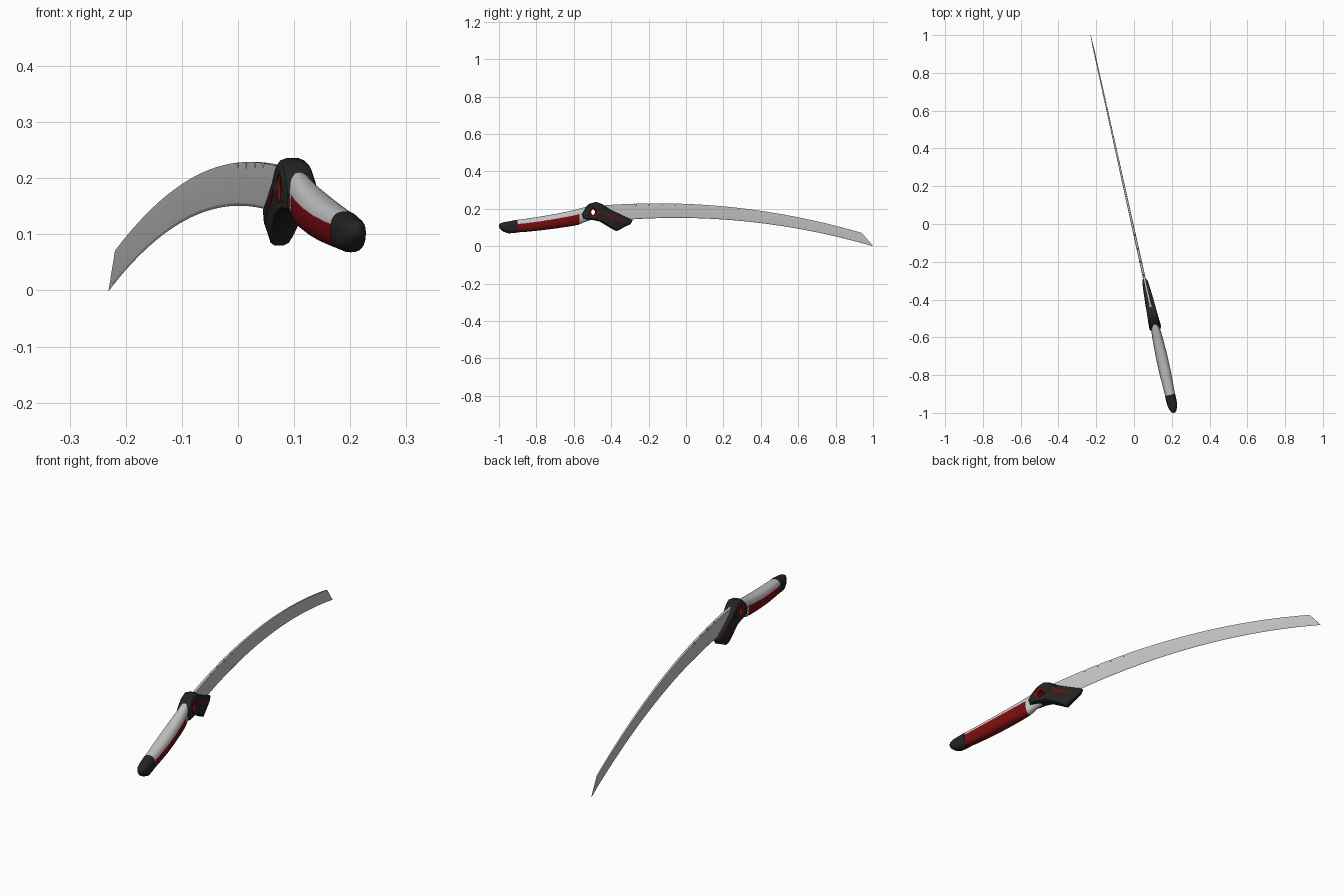
import bpy, bmesh, math

if "Cube" in bpy.data.objects:
    bpy.data.objects.remove(bpy.data.objects["Cube"])

K, X0 = 0.221, -0.009            # slant of the sword in plan
A = math.atan(K)


def P(y, t, z):
    """Point at station y, sideways offset t, height z."""
    return (-K * y + X0 + t * math.cos(A), y + t * math.sin(A), z)


def material(name, col):
    m = bpy.data.materials.new(name)
    m.diffuse_color = (*col, 1)
    m.use_nodes = True
    m.node_tree.nodes["Principled BSDF"].inputs["Base Color"].default_value = m.diffuse_color
    return m


steel = material("light_grey", (0.58, 0.58, 0.58))
black = material("black", (0.018, 0.018, 0.018))
red = material("dark_red", (0.2, 0.004, 0.005))


def loft(name, rings, mats, rule=None, closed=False, angle=35):
    """Skin between rings; closed joins last ring to first, else ends are capped."""
    bm = bmesh.new()
    vs = [[bm.verts.new(p) for p in r] for r in rings]
    n, m = len(rings[0]), len(rings)
    for i in range(m if closed else m - 1):
        a, b = vs[i], vs[(i + 1) % m]
        for j in range(n):
            f = bm.faces.new((a[j], a[(j + 1) % n], b[(j + 1) % n], b[j]))
            if rule:
                f.material_index = rule(i, j)
    if not closed:
        bm.faces.new(vs[0])
        bm.faces.new(vs[-1])
    bmesh.ops.recalc_face_normals(bm, faces=bm.faces)
    me = bpy.data.meshes.new(name)
    bm.to_mesh(me)
    bm.free()
    ob = bpy.data.objects.new(name, me)
    bpy.context.collection.objects.link(ob)
    for mt in mats:
        me.materials.append(mt)
    bpy.ops.object.select_all(action='DESELECT')
    ob.select_set(True)
    bpy.context.view_layer.objects.active = ob
    bpy.ops.object.shade_smooth_by_angle(angle=math.radians(angle))
    return ob


# Blade: curved spine and edge, clipped tip, small notches in the spine
def spine(y):
    y1 = min(y, 0.94)
    z = 0.229 - 0.133 * (y1 + 0.15) ** 2
    return z if y <= 0.94 else z * (1 - y) / 0.06


def edge(y):
    return 0.151 - 0.137 * (y + 0.05) ** 2


stations = [(-0.45 + 1.39 * i / 30, 0) for i in range(31)]
stations += [(0.9995, 0)]
for c in (-0.27, -0.20, -0.13, -0.06):
    stations += [(c - 0.004, 0), (c, 0.012), (c + 0.004, 0)]
rings = []
for y, dip in sorted(stations):
    lo = edge(y)
    hi = max(spine(y), lo + 0.0005)
    h = hi - lo
    t = 0.0075 - 0.0045 * (y + 0.45) / 1.45
    if y > 0.95:
        t = 0.001
    half = [(0.8 * t, hi - dip), (t, lo + 0.67 * h), (0.4 * t, lo + 0.06 * h)]
    sec = half + [(0, lo)] + [(-a, b) for a, b in reversed(half)]
    rings.append([P(y, a, b) for a, b in sec])
loft("blade", rings, [steel], angle=12)

# Grip and pommel share a rounded cross-section: (y, bottom, top, half width)
N = 24


def oval(y, lo, hi, w):
    out = []
    for j in range(N):
        a = 2 * math.pi * j / N
        c, s = math.cos(a), math.sin(a)
        sq = lambda v: math.copysign(abs(v) ** 0.8, v)
        out.append(P(y, w * sq(c), (lo + hi) / 2 + (hi - lo) / 2 * sq(s)))
    return out


grip = [(-0.915, .073, .139, .026), (-0.86, .076, .146, .028),
        (-0.78, .084, .158, .031), (-0.70, .094, .172, .031),
        (-0.62, .106, .188, .028), (-0.575, .114, .199, .025),
        (-0.54, .130, .209, .022), (-0.49, .146, .218, .020)]
# lower faces of the grip are red
loft("grip", [oval(*g) for g in grip], [steel, red],
     lambda i, j: 1 if i < 5 and (j >= N // 2 - 1 or j == 0) else 0, angle=50)

cap = [(-0.905, .072, .141, .0275), (-0.95, .068, .132, .027),
       (-0.975, .077, .128, .022), (-0.992, .090, .123, .014),
       (-0.999, .101, .116, .006)]
loft("pommel", [oval(*g) for g in cap], [black], angle=50)


# Guard: side outline with chamfered sides, thinner toward the blade
def thick(y):
    return 0.031 - 0.016 * (y + 0.53) / 0.24


outline = [(-.567, .172), (-.545, .200), (-.515, .226), (-.48, .236), (-.452, .226),
           (-.41, .197), (-.35, .168), (-.287, .139), (-.297, .118), (-.335, .100),
           (-.372, .080), (-.40, .096), (-.46, .132), (-.51, .142), (-.557, .144)]
cy, cz = -0.45, 0.165
rings = []
for s, f in ((0.82, -1), (0.94, -0.8), (1, -0.4), (1, 0.4), (0.94, 0.8), (0.82, 1)):
    ring = []
    for y, z in outline:
        yy, zz = cy + (y - cy) * s, cz + (z - cz) * s
        ring.append(P(yy, f * thick(yy), zz))
    rings.append(ring)
guard = loft("guard", rings, [black])


# Round hole through the guard, lined with a red ring
def circle(r, f):
    out = []
    for j in range(24):
        a = 2 * math.pi * j / 24
        y = -0.497 + r * math.cos(a)
        out.append(P(y, f * thick(y), 0.182 + r * 1.1 * math.sin(a)))
    return out


def bore(ob):
    cutter = loft("hole_cutter", [circle(0.0235, -1.6), circle(0.0235, 1.6)], [black])
    cutter.hide_render = True
    mod = ob.modifiers.new("hole", 'BOOLEAN')
    mod.operation = 'DIFFERENCE'
    mod.solver = 'EXACT'
    mod.object = cutter
    bpy.context.view_layer.objects.active = ob
    bpy.ops.object.modifier_apply(modifier=mod.name)
    bpy.data.objects.remove(cutter, do_unlink=True)


bore(guard)
bore(bpy.data.objects["grip"])
loft("guard_ring", [circle(0.024, -0.97), circle(0.015, -0.8),
                    circle(0.015, 0.8), circle(0.024, 0.97)],
     [red], closed=True)

# Thin red inlays along both guard sides
for side, label in ((-1, "left"), (1, "right")):
    quad = [(-.445, .176), (-.435, .182), (-.345, .139), (-.350, .131)]
    loft("guard_inlay_" + label,
         [[P(y, side * thick(y) * f, z) for y, z in quad] for f in (0.93, 1.03)], [red])
